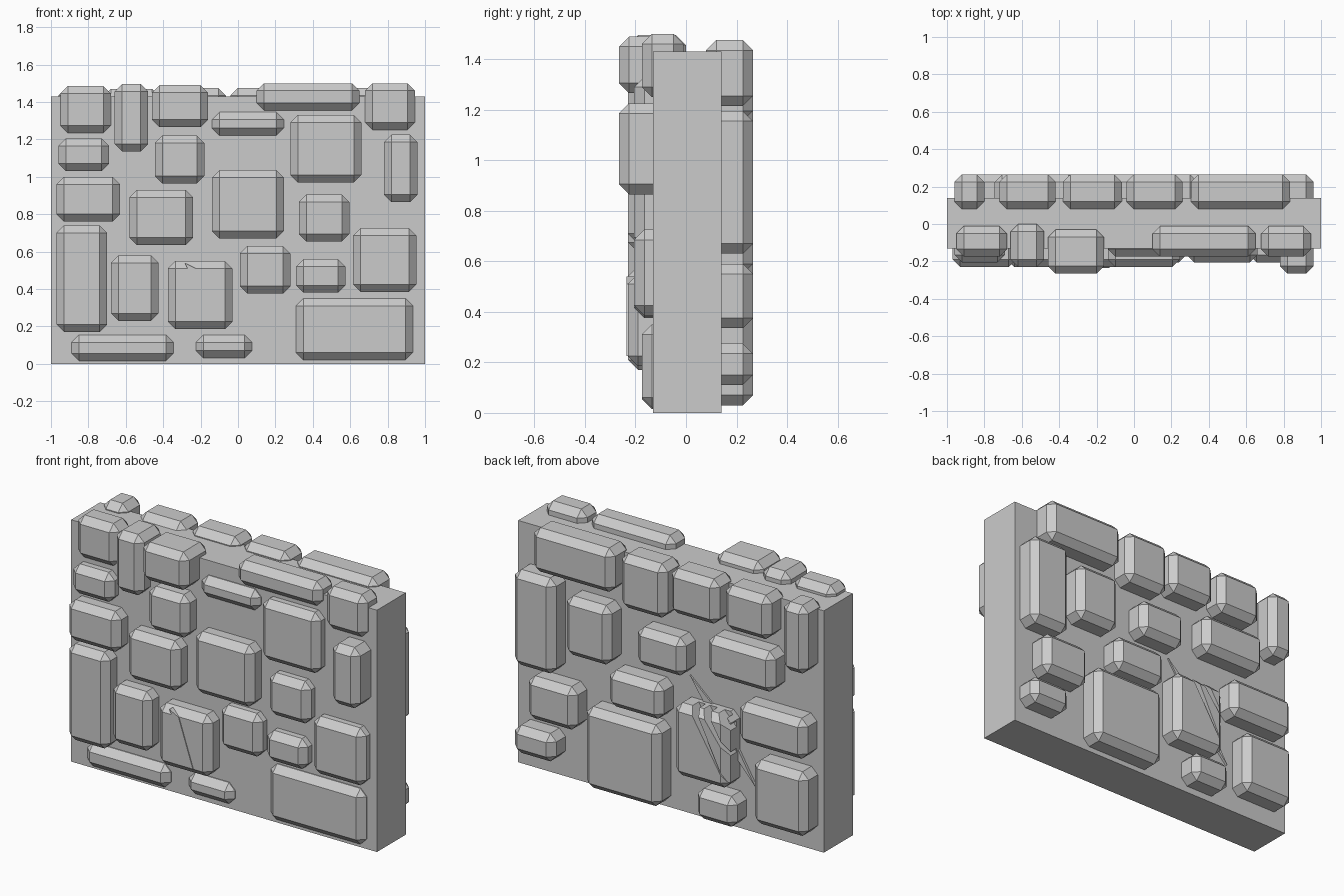
import bpy, bmesh
from mathutils import Vector


def finish(name, bm):
    bmesh.ops.recalc_face_normals(bm, faces=bm.faces[:])
    me = bpy.data.meshes.new(name)
    bm.to_mesh(me)
    bm.free()
    ob = bpy.data.objects.new(name, me)
    bpy.context.collection.objects.link(ob)
    return ob


def box(name, x0, x1, y0, y1, z0, z1, chamfer=0.0):
    bm = bmesh.new()
    bmesh.ops.create_cube(bm, size=1)
    for v in bm.verts:
        v.co = Vector(((x0 + x1) / 2 + v.co.x * (x1 - x0),
                       (y0 + y1) / 2 + v.co.y * (y1 - y0),
                       (z0 + z1) / 2 + v.co.z * (z1 - z0)))
    if chamfer:
        bmesh.ops.bevel(bm, geom=bm.edges[:], offset=chamfer, segments=1,
                        affect='EDGES', profile=0.5)
    return finish(name, bm)


def sliver(name, pts, y0, y1):
    # flat polygon in x-z, extruded along y
    bm = bmesh.new()
    f = bm.faces.new([bm.verts.new((x, y0, z)) for x, z in pts])
    ext = bmesh.ops.extrude_face_region(bm, geom=[f])
    for v in ext['geom']:
        if isinstance(v, bmesh.types.BMVert):
            v.co.y = y1
    return finish(name, bm)


# Wall core
box("wall_core", -1, 1, -0.13, 0.14, 0, 1.43)

# Front stones: x0, x1, z0, z1 grouped by (front y, back y)
front = {
    (-0.175, -0.01): [(-.95, -.68, 1.235, 1.485), (.10, .65, 1.355, 1.50),
                      (.68, .945, 1.25, 1.50), (-.14, .245, 1.22, 1.345),
                      (.31, .935, .02, .35), (-.89, -.345, .015, .155),
                      (-.225, .075, .03, .155)],
    (-0.205, -0.02): [(.28, .66, .97, 1.33), (.325, .595, .655, .905),
                      (.615, .955, .385, .725), (-.96, -.69, 1.03, 1.205),
                      (.01, .28, .375, .63), (.31, .575, .38, .56)],
    (-0.23, 0.0): [(-.66, -.48, 1.135, 1.495), (-.97, -.63, .76, 1.0),
                   (-.58, -.24, .635, .93), (-.445, -.18, .965, 1.22),
                   (-.14, .245, .67, 1.035), (-.97, -.70, .17, .74),
                   (-.68, -.425, .23, .58), (-.375, -.03, .185, .55)],
    (-0.265, -0.03): [(-.46, -.16, 1.265, 1.49), (.78, .96, .865, 1.225)],
}
for (ya, yb), stones in front.items():
    for x0, x1, z0, z1 in stones:
        box("front_stone", x0, x1, ya, yb, z0, z1, 0.04)

# Back stones
back = [(.305, .835, 1.215, 1.475), (-.04, .26, 1.155, 1.475),
        (-.38, -.065, 1.21, 1.475), (-.72, -.42, 1.21, 1.47),
        (-.96, -.80, 1.07, 1.475), (.69, .96, .63, 1.195),
        (.325, .62, .78, 1.13), (-.16, .155, .845, 1.07),
        (-.745, -.31, .905, 1.145), (.55, .87, .335, .59),
        (.69, .96, .11, .275), (-.015, .34, .55, .765),
        (.0, .49, .03, .51), (-.955, -.515, .565, .805),
        (-.96, -.61, .11, .49), (-.495, -.235, .04, .22)]
for x0, x1, z0, z1 in back:
    box("back_stone", x0, x1, 0.08, 0.265, z0, z1, 0.04)

# Cracked back stone with diagonal gouges
cracked = box("cracked_back_stone", -.45, -.095, 0.08, 0.265, .26, .69, 0.04)
for i, (x, w) in enumerate([(-.20, .035), (-.27, .04), (-.35, .035)]):
    cut = sliver("gouge_cutter", [(x + w, .75), (x - w * .5, .75),
                                  (x - .24, .30 + .08 * i)], 0.17, 0.4)
    cut.hide_render = True
    cut.hide_viewport = True
    m = cracked.modifiers.new("gouge", 'BOOLEAN')
    m.operation = 'DIFFERENCE'
    m.solver = 'EXACT'
    m.object = cut

# Thin splinters beside the crack
sliver("back_splinter_upper", [(-.13, .82), (-.31, .66), (-.25, .64)], 0.10, 0.15)
sliver("back_splinter_lower", [(-.43, .50), (-.45, .40), (-.56, .28)], 0.10, 0.155)
sliver("front_splinter", [(-.285, .54), (-.225, .51), (-.13, .225)], -0.18, -0.235)
